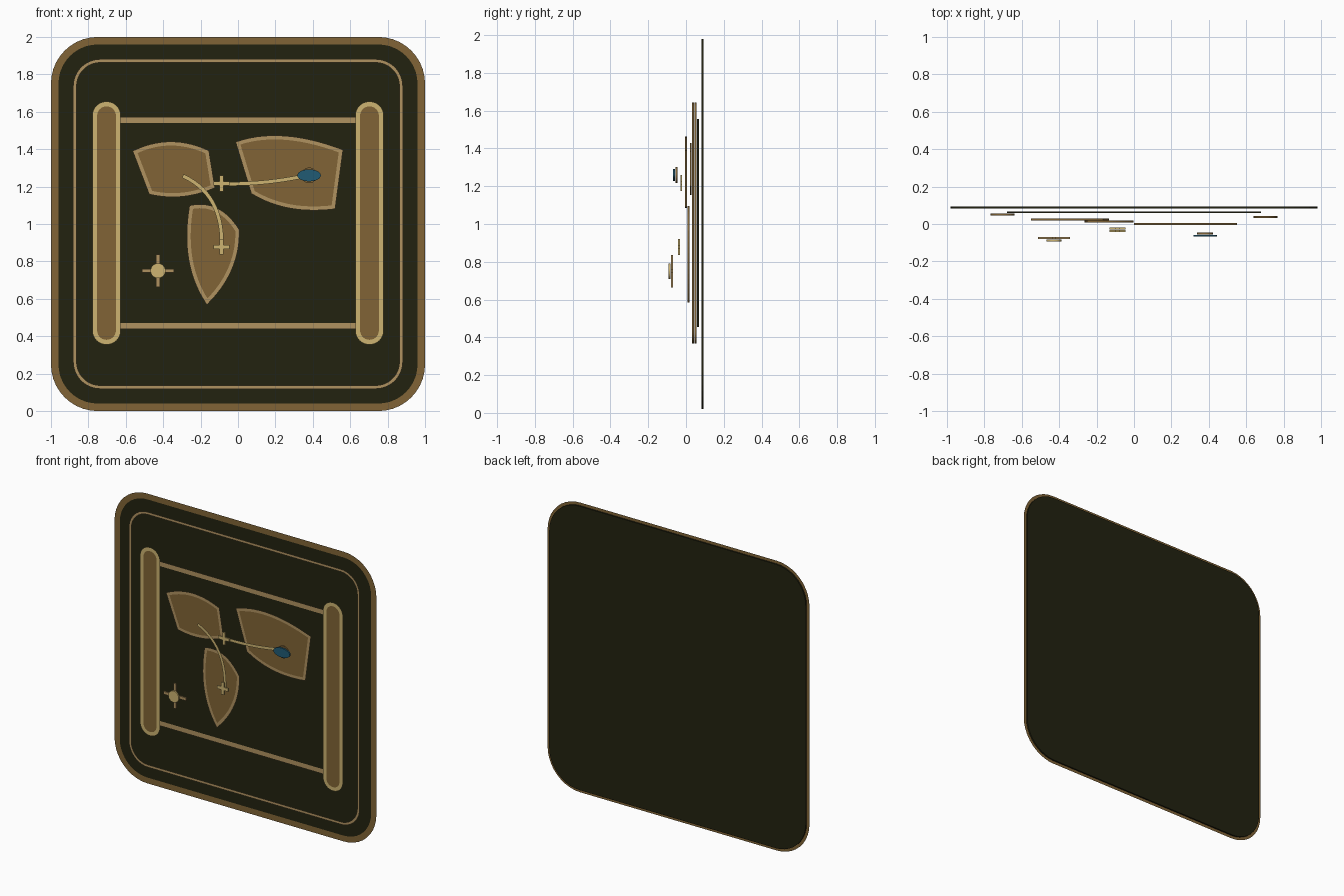
import bpy, bmesh
from math import cos, sin, pi
from mathutils import Vector

cube = bpy.data.objects.get("Cube")
if cube:
    bpy.data.objects.remove(cube, do_unlink=True)


def material(name, rgb):
    lin = [((c / 255 + 0.055) / 1.055) ** 2.4 for c in rgb]
    m = bpy.data.materials.new(name)
    m.use_nodes = True
    m.diffuse_color = (*lin, 1)
    m.node_tree.nodes["Principled BSDF"].inputs["Base Color"].default_value = (*lin, 1)
    return m


DARK = material("dark olive", (34, 34, 16))
BROWN = material("bronze brown", (129, 100, 54))
TAN = material("tan", (176, 146, 96))
GOLD = material("pale gold", (205, 180, 113))
TEAL = material("teal", (33, 91, 116))

THICK = 0.01


def layer(i):
    """Depth of the stacked layers, back to front."""
    return 0.0875 - 0.0125 * i


def finish(name, bm, mat):
    me = bpy.data.meshes.new(name)
    bm.to_mesh(me)
    bm.free()
    me.materials.append(mat)
    ob = bpy.data.objects.new(name, me)
    bpy.context.collection.objects.link(ob)
    return ob


def plate(name, pts, i, mat):
    """Thin extruded shape from an outline in x, z."""
    bm = bmesh.new()
    y = layer(i) - THICK / 2
    face = bm.faces.new([bm.verts.new((p[0], y, p[1])) for p in pts])
    ext = bmesh.ops.extrude_face_region(bm, geom=[face], use_keep_orig=True)
    verts = [g for g in ext["geom"] if isinstance(g, bmesh.types.BMVert)]
    bmesh.ops.translate(bm, verts=verts, vec=(0, THICK, 0))
    bmesh.ops.recalc_face_normals(bm, faces=bm.faces)
    return finish(name, bm, mat)


def stroke(name, pts, i, width, mat, closed=True):
    """Flat mitred ribbon along a path, just in front of its layer."""
    bm = bmesh.new()
    y = layer(i) - THICK / 2 - 0.001
    pts = [Vector(p) for p in pts]
    n = len(pts)
    pairs = []
    for k, p in enumerate(pts):
        a = (p - pts[k - 1]).normalized() if closed or k > 0 else None
        b = (pts[(k + 1) % n] - p).normalized() if closed or k < n - 1 else None
        a, b = a or b, b or a
        t = (a + b).normalized()
        off = Vector((t.y, -t.x)) * (width / 2) / max(t.dot(a), 0.4)
        pairs.append([bm.verts.new((q.x, y, q.y)) for q in (p + off, p - off)])
    for k in range(n if closed else n - 1):
        (a, b), (c, d) = pairs[k], pairs[(k + 1) % n]
        bm.faces.new((a, c, d, b))
    return finish(name, bm, mat)


def rounded_rect(cx, cz, hw, hh, r, steps=10):
    pts = []
    for q, (sx, sz) in enumerate(((1, 1), (-1, 1), (-1, -1), (1, -1))):
        for k in range(steps + 1):
            a = (q + k / steps) * pi / 2
            pts.append((cx + sx * (hw - r) + r * cos(a), cz + sz * (hh - r) + r * sin(a)))
    return pts


def ellipse(cx, cz, rx, rz, n=32):
    return [(cx + rx * cos(2 * pi * k / n), cz + rz * sin(2 * pi * k / n)) for k in range(n)]


def plus(cx, cz, size, half):
    pts = []
    for q in range(4):
        c, s = round(cos(q * pi / 2)), round(sin(q * pi / 2))
        for u, v in ((size, -half), (size, half), (half, half)):
            pts.append((cx + u * c - v * s, cz + u * s + v * c))
    return pts


def bend(a, ctrl, b, n=14):
    """Quadratic curve without its last point; no control gives a line."""
    if ctrl is None:
        return [a]
    a, ctrl, b = Vector(a), Vector(ctrl), Vector(b)
    return [tuple(a * (1 - t) ** 2 + ctrl * 2 * t * (1 - t) + b * t * t)
            for t in (k / n for k in range(n))]


def outline(knots):
    """Closed path from (point, control to next point) pairs."""
    pts = []
    for k, (p, ctrl) in enumerate(knots):
        pts += bend(p, ctrl, knots[(k + 1) % len(knots)][0])
    return pts


# Backboard with its frame and inner border line
board = rounded_rect(0, 1, 0.98, 0.98, 0.23)
plate("backboard", board, 0, DARK)
stroke("backboard_frame", board, 0, 0.04, BROWN)
stroke("inner_border", rounded_rect(0, 1, 0.872, 0.872, 0.135), 1, 0.018, TAN)

# Central sheet
sheet = [(0.68, 0.454), (0.68, 1.556), (-0.68, 1.556), (-0.68, 0.454)]
plate("sheet", sheet, 2, DARK)
stroke("sheet_border", sheet, 2, 0.033, TAN)

# Side rollers
for side, sx, i in (("right", -1, 3), ("left", 1, 4)):
    rod = rounded_rect(sx * 0.703, 1.005, 0.063, 0.637, 0.0625)
    plate(side + "_roller", rod, i, BROWN)
    stroke(side + "_roller_rim", rod, i, 0.026, GOLD)

# Three land shapes
lands = {
    "upper_right_land": [((-0.55, 1.385), (-0.36, 1.475)), ((-0.165, 1.385), None),
                         ((-0.135, 1.2), (-0.3, 1.13)), ((-0.467, 1.168), None)],
    "lower_land": [((-0.25, 1.09), (-0.1, 1.12)), ((-0.003, 0.965), (0, 0.75)),
                   ((-0.165, 0.585), (-0.3, 0.79))],
    "upper_left_land": [((0, 1.432), (0.23, 1.51)), ((0.55, 1.39), None),
                        ((0.51, 1.09), (0.26, 1.06)), ((0.08, 1.17), None)],
}
for i, (name, knots) in enumerate(lands.items(), 5):
    shape = outline(knots)
    plate(name, shape, i, BROWN)
    stroke(name + "_rim", shape, i, 0.021, TAN)

# Route lines
routes = {
    "route_down": ((-0.295, 1.257), (-0.08, 1.16), (-0.087, 0.88)),
    "route_across": ((-0.087, 1.215), (0.15, 1.21), (0.38, 1.262)),
}
for name, (a, ctrl, b) in routes.items():
    stroke(name, bend(a, ctrl, b) + [b], 8, 0.021, GOLD, closed=False)

# Cross markers
plate("upper_marker", plus(-0.088, 1.217, 0.042, 0.011), 9, GOLD)
plate("lower_marker", plus(-0.088, 0.878, 0.042, 0.011), 10, GOLD)

# Oval gem on its round seat
plate("gem_seat", ellipse(0.38, 1.26, 0.042, 0.042), 11, BROWN)
plate("gem", ellipse(0.38, 1.26, 0.063, 0.032), 12, TEAL)

# Compass with hub
plate("compass_arms", plus(-0.428, 0.75, 0.086, 0.01), 13, TAN)
plate("compass_hub", ellipse(-0.428, 0.75, 0.04, 0.04), 14, GOLD)
